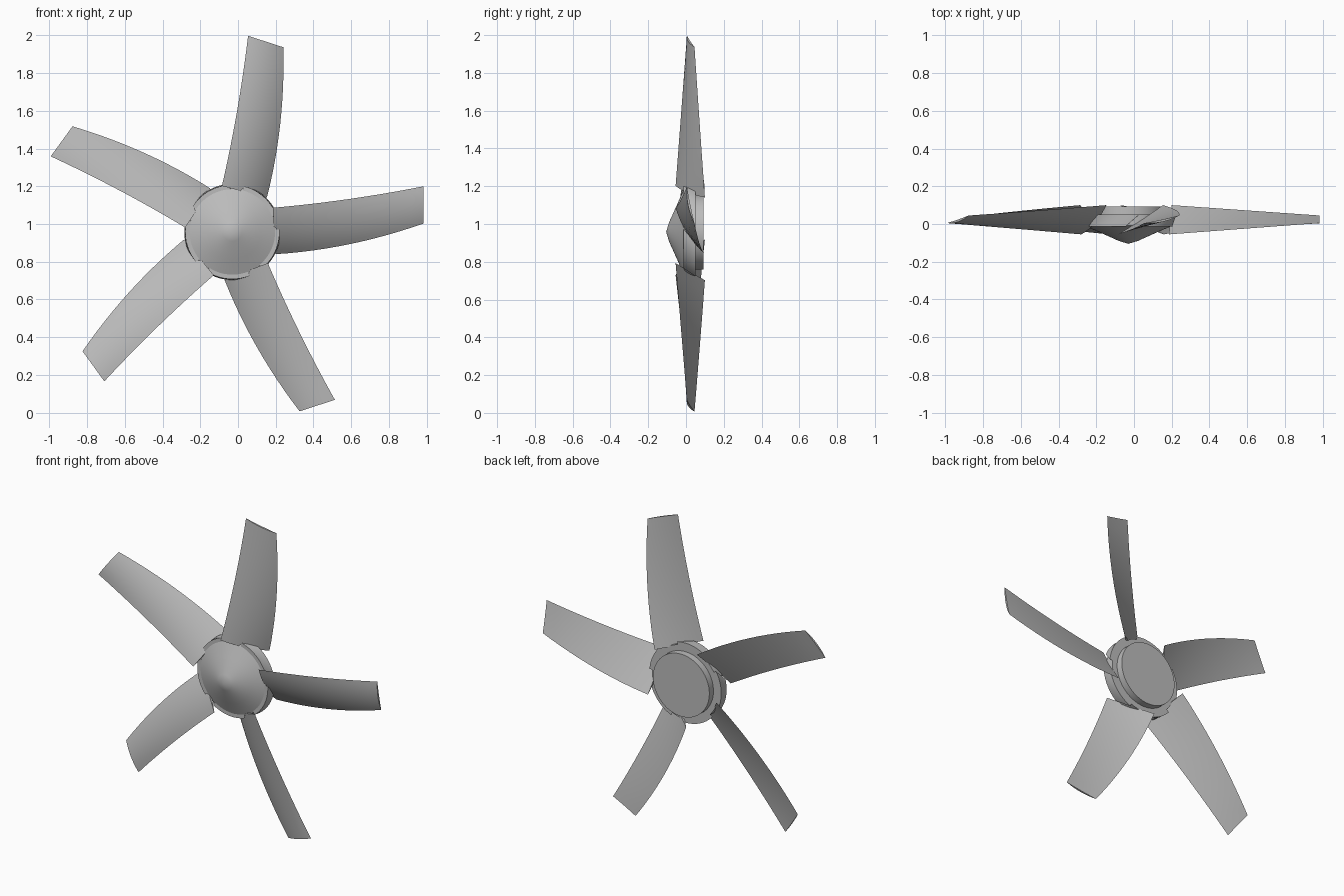
import bpy, bmesh, math
from mathutils import Matrix, Vector

cube = bpy.data.objects.get("Cube")
if cube:
    bpy.data.objects.remove(cube, do_unlink=True)

CENTRE = Vector((-0.03, 0, 0.958))
BLADES = 5

grey = bpy.data.materials.new("metal grey")
grey.use_nodes = True
grey.diffuse_color = (0.5, 0.5, 0.5, 1)
grey.node_tree.nodes["Principled BSDF"].inputs["Base Color"].default_value = (0.5, 0.5, 0.5, 1)


def finish(name, bm, angle):
    """Turn a bmesh into a smooth shaded grey object at the hub centre."""
    bmesh.ops.recalc_face_normals(bm, faces=bm.faces)
    mesh = bpy.data.meshes.new(name)
    bm.to_mesh(mesh)
    bm.free()
    mesh.materials.append(grey)
    obj = bpy.data.objects.new(name, mesh)
    bpy.context.collection.objects.link(obj)
    obj.location = CENTRE
    bpy.ops.object.select_all(action="DESELECT")
    obj.select_set(True)
    bpy.context.view_layer.objects.active = obj
    bpy.ops.object.shade_smooth_by_angle(angle=math.radians(angle))
    return obj


def lathe(name, profile, steps=64):
    """Spin (radius, y) points around the shaft axis."""
    bm = bmesh.new()
    verts = [bm.verts.new((r, y, 0)) for r, y in profile]
    edges = [bm.edges.new(pair) for pair in zip(verts, verts[1:])]
    bmesh.ops.spin(bm, geom=verts + edges, cent=(0, 0, 0), axis=(0, 1, 0),
                   angle=math.tau, steps=steps)
    bmesh.ops.remove_doubles(bm, verts=bm.verts, dist=0.0005)
    return finish(name, bm, 30)


def ring_sector(name, start, end, steps=12):
    """Rim block between two blades, its ends slanted along the blade pitch."""
    bm = bmesh.new()
    section = [(0.2, -0.012), (0.25, -0.012), (0.255, 0.05), (0.2, 0.05)]
    loops = []
    for i in range(steps + 1):
        base = start + (end - start) * i / steps
        loop = []
        for r, y in section:
            a = math.radians(base - y * 260)
            loop.append(bm.verts.new((r * math.cos(a), y, r * math.sin(a))))
        loops.append(loop)
    for a, b in zip(loops, loops[1:]):
        for j in range(4):
            k = (j + 1) % 4
            bm.faces.new((a[j], a[k], b[k], b[j]))
    bm.faces.new(loops[0])
    bm.faces.new(loops[-1])
    return finish(name, bm, 30)


def blade(name, turn, stations=12, chord=10):
    """Swept, twisted and tapered blade with a thin convex section."""
    bm = bmesh.new()
    loops = []
    for i in range(stations + 1):
        t = i / stations
        trail = Vector((0.23 + 0.785 * t, 0.10 - 0.055 * t, -0.118 + 0.05 * t + 0.113 * t * t))
        lead = Vector((0.215 + 0.80 * t, -0.055 + 0.06 * t, 0.128 + 0.07 * t + 0.044 * t * t))
        across = lead - trail
        normal = Vector((0, -across.z, across.y)).normalized()
        front, back = [], []
        for j in range(chord + 1):
            s = j / chord
            bulge = 4 * s * (1 - s) * across.length
            point = trail + across * s
            front.append(bm.verts.new(point + normal * bulge * 0.07))
            if 0 < j < chord:
                back.append(bm.verts.new(point + normal * bulge * 0.01))
        loops.append(front + back[::-1])
    n = len(loops[0])
    for a, b in zip(loops, loops[1:]):
        for j in range(n):
            k = (j + 1) % n
            bm.faces.new((a[j], a[k], b[k], b[j]))
    bm.faces.new(loops[0])
    bm.faces.new(loops[-1])
    bm.transform(Matrix.Rotation(-turn, 4, "Y"))
    return finish(name, bm, 40)


# Hub: nose cone and stepped rear drum
lathe("nose_cone", [(0, -0.105), (0.05, -0.09), (0.15, -0.045), (0.236, -0.008), (0.236, 0.05), (0, 0.05)])
lathe("rear_drum", [(0, 0.04), (0.2, 0.04), (0.2, 0.092), (0, 0.092)])

# Blades and the rim blocks between them
for i in range(BLADES):
    step = 360 / BLADES * i
    blade(f"blade_{i + 1}", math.radians(step))
    ring_sector(f"rim_block_{i + 1}", step + 18, step + 72)
